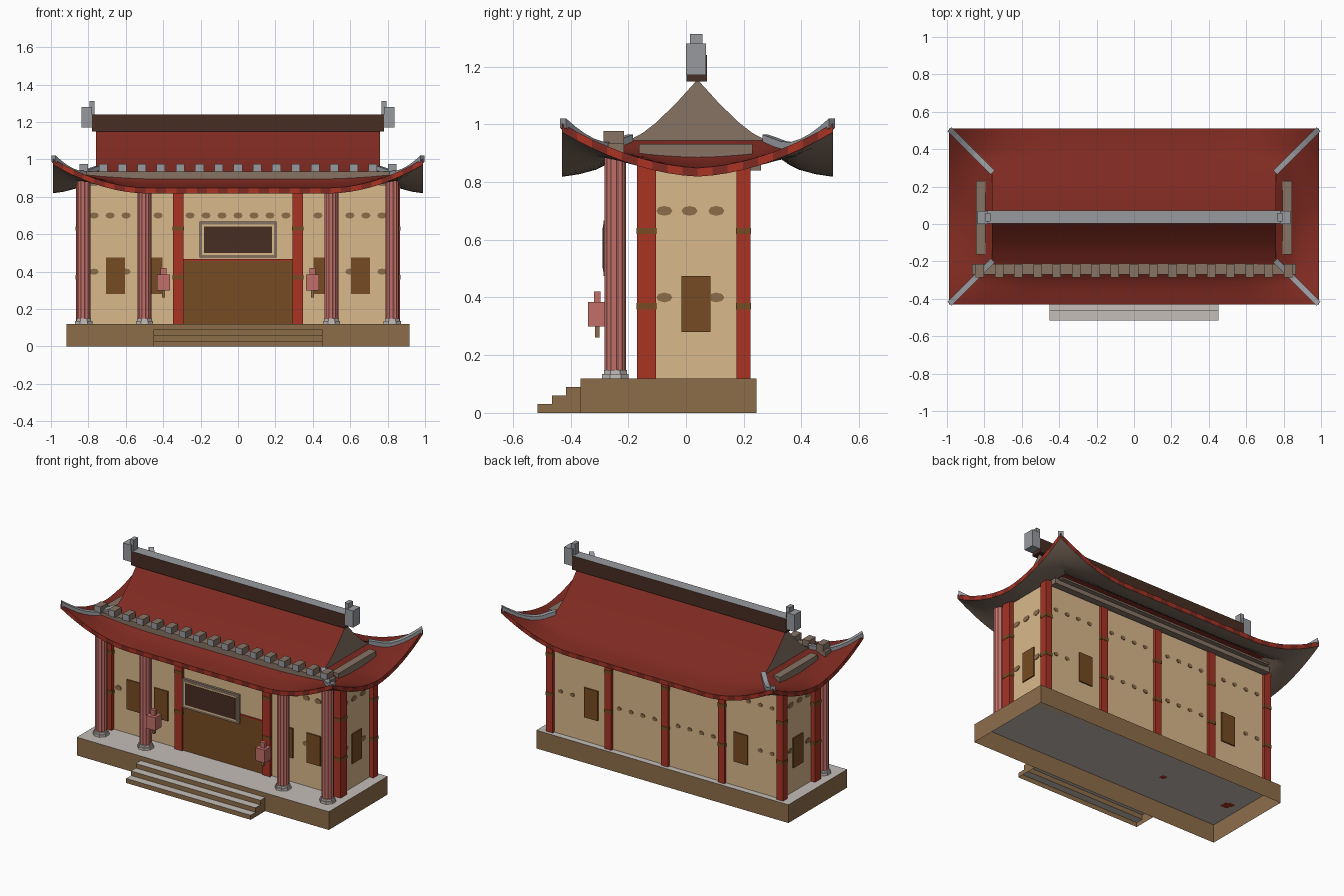
import bpy, bmesh, math
from mathutils import Matrix, Vector

if "Cube" in bpy.data.objects:
    bpy.data.objects.remove(bpy.data.objects["Cube"])


def srgb(r, g, b):
    return tuple(((c / 255 + 0.055) / 1.055) ** 2.4 for c in (r, g, b)) + (1.0,)


COLOURS = {
    "wall_cream": (218, 185, 140), "base_brown": (141, 109, 74), "stone": (197, 190, 185),
    "door_brown": (118, 75, 34), "pillar_red": (168, 51, 36), "roof_red": (126, 42, 33),
    "column_pink": (194, 112, 105), "dark_wood": (71, 46, 34), "ridge_grey": (152, 154, 159),
    "trim": (135, 116, 101)}
MATS = {}
for key, rgb in COLOURS.items():
    MATS[key] = bpy.data.materials.new(key)
    MATS[key].diffuse_color = srgb(*rgb)


def finish(name, bm, mats, rule=None, smooth=False):
    """Turn a bmesh into a named object, colouring faces by a rule."""
    bmesh.ops.recalc_face_normals(bm, faces=bm.faces)
    if rule:
        for f in bm.faces:
            f.normal_update()
            f.material_index = rule(f)
    me = bpy.data.meshes.new(name)
    bm.to_mesh(me)
    bm.free()
    for m in mats:
        me.materials.append(MATS[m])
    ob = bpy.data.objects.new(name, me)
    bpy.context.collection.objects.link(ob)
    if smooth:
        bpy.ops.object.select_all(action='DESELECT')
        ob.select_set(True)
        bpy.context.view_layer.objects.active = ob
        bpy.ops.object.shade_smooth_by_angle(angle=math.radians(30))
    return ob


def box(bm, x0, x1, y0, y1, z0, z1):
    m = Matrix.Translation(((x0 + x1) / 2, (y0 + y1) / 2, (z0 + z1) / 2))
    return bmesh.ops.create_cube(bm, size=1, matrix=m @ Matrix.Diagonal((x1 - x0, y1 - y0, z1 - z0, 1)))


def boxes(name, mats, dims, rule=None):
    bm = bmesh.new()
    for d in dims:
        box(bm, *d)
    return finish(name, bm, mats, rule)


def cyl(bm, x, y, z0, z1, r, n=12, flute=1.0):
    m = Matrix.Translation((x, y, (z0 + z1) / 2)) @ Matrix.Rotation(math.pi / n, 4, 'Z')
    g = bmesh.ops.create_cone(bm, cap_ends=True, segments=n, radius1=r, radius2=r,
                              depth=z1 - z0, matrix=m)
    ring = sorted(g["verts"], key=lambda v: math.atan2(v.co.y - y, v.co.x - x))
    for i, v in enumerate(ring):  # pull in alternate edge pairs for flutes
        if (i // 2) % 2:
            v.co.x, v.co.y = x + (v.co.x - x) * flute, y + (v.co.y - y) * flute


def top_rule(f):
    return int(abs(f.normal.z) > 0.7)


# Base: hollow shell, open below, with a stone floor
bm = bmesh.new()
box(bm, -.917, .917, -.365, .245, 0, .12)
bmesh.ops.delete(bm, geom=[f for f in bm.faces if f.calc_center_median().z < .01], context='FACES')
finish("base", bm, ["base_brown", "stone"], top_rule)

# Steps: open stair shell of risers and stone treads
bm = bmesh.new()
path = [(-.515, 0)]
for i in range(3):
    path += [(-.515 + .05 * i, .03 * (i + 1)), (-.465 + .05 * i, .03 * (i + 1))]
path.append((-.365, 0))
sides = [[bm.verts.new((x, y, z)) for y, z in path] for x in (-.453, .453)]
for s in sides:
    bm.faces.new(s)
for i in range(len(path) - 2):
    bm.faces.new((sides[0][i], sides[0][i + 1], sides[1][i + 1], sides[1][i]))
finish("steps", bm, ["base_brown", "stone"], top_rule)

# Walls, windows and door
WX, WF, WB = .835, -.145, .205
boxes("walls", ["wall_cream"], [(-WX, WX, WF, WB, .12, .862)])
windows = [(x - .05, x + .05, WF - .008, WF + .01, .28, .475) for x in (-.655, -.455, .455, .655)]
windows += [(x - .05, x + .05, WB - .01, WB + .008, .28, .475) for x in (-.545, .545)]
windows += [(s * WX - .008, s * WX + .008, -.015, .085, .28, .475) for s in (-1, 1)]
boxes("windows", ["door_brown"], windows)
boxes("door", ["door_brown"], [(-.295, .295, WF - .009, WF + .01, .12, .458)])
boxes("door_lintel", ["pillar_red"], [(-.295, .295, WF - .009, WF + .01, .458, .468)])

# Painted wall spots
bm = bmesh.new()


def spot(x, y, z, side, w, h=.017):
    rot = Matrix.Rotation(math.pi / 2, 4, 'Y' if side else 'X')
    scale = Matrix.Diagonal((1, w, h, 1) if side else (w, 1, h, 1))
    bmesh.ops.create_cone(bm, cap_ends=True, segments=8, radius1=1, radius2=1, depth=.008,
                          matrix=Matrix.Translation((x, y, z)) @ scale @ rot)


for i in range(-9, 10):
    x = i * .0855
    if abs(abs(x) - .32) > .05:
        spot(x, WF, .70, False, .025)
    if abs(i) in (7, 9):
        spot(x, WF, .40, False, .025)
    for z in (.40, .70):
        if i % 5 and not (z == .40 and abs(abs(x) - .545) < .07):
            spot(x, WB, z, False, .017, .013)
for s in (-1, 1):
    for y, z in ((-.075, .7), (.012, .7), (.105, .7), (-.075, .4), (.105, .4)):
        spot(s * WX, y, z, True, .028)
finish("wall_spots", bm, ["base_brown"])

# Square red wall posts with bands
posts = [(x, -.137, .0325) for x in (-.833, .833)] + [(x, -.137, .028) for x in (-.32, .32)]
posts += [(x, .199, .024) for x in (-.838, -.412, 0, .412, .838)]
boxes("wall_posts", ["pillar_red"], [(x - r, x + r, y - r, y + r, .12, .868) for x, y, r in posts])
boxes("post_bands", ["door_brown"], [(x - r - .002, x + r + .002, y - r - .002, y + r + .002, z - .011, z + .011)
                                     for x, y, r in posts for z in (.37, .63)])

# Porch columns on stone feet
bm, feet = bmesh.new(), bmesh.new()
for x in (-.825, -.5, .5, .825):
    cyl(bm, x, -.245, .14, .89, .037, 24, .9)
    cyl(feet, x, -.245, .12, .135, .05, 8)
    cyl(feet, x, -.245, .135, .148, .043, 8)
finish("porch_columns", bm, ["column_pink"])
finish("column_feet", feet, ["stone"])

# Hanging lanterns with tassels
LY = -.307
boxes("lanterns", ["column_pink"],
      [d for x in (-.398, .398) for d in ((x - .034, x + .034, LY - .033, LY + .033, .30, .385),
                                          (x - .017, x + .017, LY - .011, LY + .011, .385, .42))])
boxes("lantern_tassels", ["base_brown"],
      [(x - .009, x + .009, LY - .008, LY + .008, .262, .30) for x in (-.398, .398)])

# Sign board
boxes("sign_frame", ["trim"], [(-.207, .207, -.286, -.268, .475, .667)])
boxes("sign_border", ["wall_cream"], [(-.192, .192, -.288, -.284, .490, .652)])
boxes("sign_panel", ["dark_wood"], [(-.183, .183, -.290, -.285, .500, .642)])

# Roof: height as a function of distance d in from the eave
CY, HX, HY, IN = .04, .99, .47, .23
PROFILE = [(0, .848), (.06, .857), (.12, .873), (.16, .893), (.2, .925), (.23, .943),
           (.28, .97), (.323, 1.003), (.393, 1.07), (.47, 1.155)]


def height(d):
    for (a, za), (b, zb) in zip(PROFILE, PROFILE[1:]):
        if d <= b:
            return za + (zb - za) * (d - a) / (b - a)
    return PROFILE[-1][1]


def lift(c, d):
    """Upturn near the corners, fading inward."""
    return .155 * max(0, 1 - c / .5) ** 1.9 * (1 - d / IN) ** 1.6


def ring(bm, d, drop):
    pts = []
    corners = [(-1, -1), (1, -1), (1, 1), (-1, 1)]
    for k in range(4):
        a, b = corners[k], corners[(k + 1) % 4]
        n, half = ((36, HX), (18, HY))[k % 2]
        for i in range(n):
            t = i / n
            u, v = a[0] + (b[0] - a[0]) * t, a[1] + (b[1] - a[1]) * t
            z = height(d) + lift(2 * half * min(t, 1 - t), d) - drop
            pts.append(bm.verts.new((u * (HX - d), CY + v * (HY - d), z)))
    return pts


# Skirt roof: top, tiled rim and soffit
bm = bmesh.new()
depths = [0, .03, .06, .09, .12, .15, .18, .21, IN]
rings = [ring(bm, d, .03) for d in reversed(depths)] + [ring(bm, d, 0) for d in depths]
n = len(rings[0])
for j, (a, b) in enumerate(zip(rings, rings[1:])):
    for i in range(n):
        f = bm.faces.new((a[i], a[(i + 1) % n], b[(i + 1) % n], b[i]))
        rim = j == len(depths) - 1
        f.material_index = (1 + i % 2) if rim else (0 if j < len(depths) else 1)
finish("skirt_roof", bm, ["trim", "roof_red", "pillar_red"], smooth=True)
boxes("ceiling", ["trim"], [(-.79, .79, -.21, .29, .868, .88)])

# Main roof: curved gable prism, trim on the gable ends
bm = bmesh.new()
prof = [(CY - HY + d, z) for d, z in PROFILE if d >= .2]
prof += [(2 * CY - y, z) for y, z in reversed(prof[:-1])]
face = bm.faces.new([bm.verts.new((-.76, y, z)) for y, z in prof])
ext = bmesh.ops.extrude_face_region(bm, geom=[face])
bmesh.ops.translate(bm, vec=(1.52, 0, 0), verts=[v for v in ext["geom"] if isinstance(v, bmesh.types.BMVert)])
finish("main_roof", bm, ["roof_red", "trim"], lambda f: int(abs(f.normal.x) > .7), smooth=True)

# Main ridge and its end ornaments
boxes("ridge", ["dark_wood", "ridge_grey"], [(-.78, .78, .002, .073, 1.148, 1.24)],
      lambda f: int(f.normal.z > .7))
ends = []
for s in (-1, 1):
    for a, b, y0, y1, z0, z1 in ((.78, .838, .0, .07, 1.17, 1.28), (.768, .795, .013, .058, 1.24, 1.312)):
        ends.append((min(s * a, s * b), max(s * a, s * b), y0, y1, z0, z1))
boxes("ridge_ends", ["ridge_grey"], ends)

# Corner hip ridges swept along the upturned corners
bm = bmesh.new()
for sx in (-1, 1):
    for sy in (-1, 1):
        side = Vector((sx, -sy, 0)).normalized() * .015
        prev = None
        for i in range(8):
            d = .004 + .231 * i / 7
            dd = min(d, IN)
            c = Vector((sx * (HX - d), CY + sy * (HY - d), height(dd) + lift(0, dd)))
            lo, hi = Vector((0, 0, -.012)), Vector((0, 0, .021))
            sec = [bm.verts.new(c + p) for p in (side + lo, side + hi, -side + hi, -side + lo)]
            if prev:
                for k in range(4):
                    bm.faces.new((prev[k], prev[(k + 1) % 4], sec[(k + 1) % 4], sec[k]))
            if i in (0, 7):
                bm.faces.new(sec)
            prev = sec
finish("hip_ridges", bm, ["ridge_grey"])

# Front beam with bracket blocks, side beams and rear beam
boxes("front_beam", ["trim"], [(-.865, .865, -.27, -.215, .89, .935)])
boxes("bracket_blocks", ["trim", "ridge_grey"],
      [(-.847 + .103 * i, -.801 + .103 * i, -.285, -.215, .935, .976) for i in range(17)],
      lambda f: int(f.normal.y < -.7))
boxes("side_beams", ["trim"], [(s * .82 - .025, s * .82 + .025, -.163, .23, .885, .932) for s in (-1, 1)])
boxes("rear_beam", ["trim"], [(-.82, .82, .215, .26, .84, .875)])

for m in bpy.data.materials:
    if m.users and not m.is_grease_pencil:
        m.use_nodes = True
        m.node_tree.nodes["Principled BSDF"].inputs["Base Color"].default_value = m.diffuse_color
